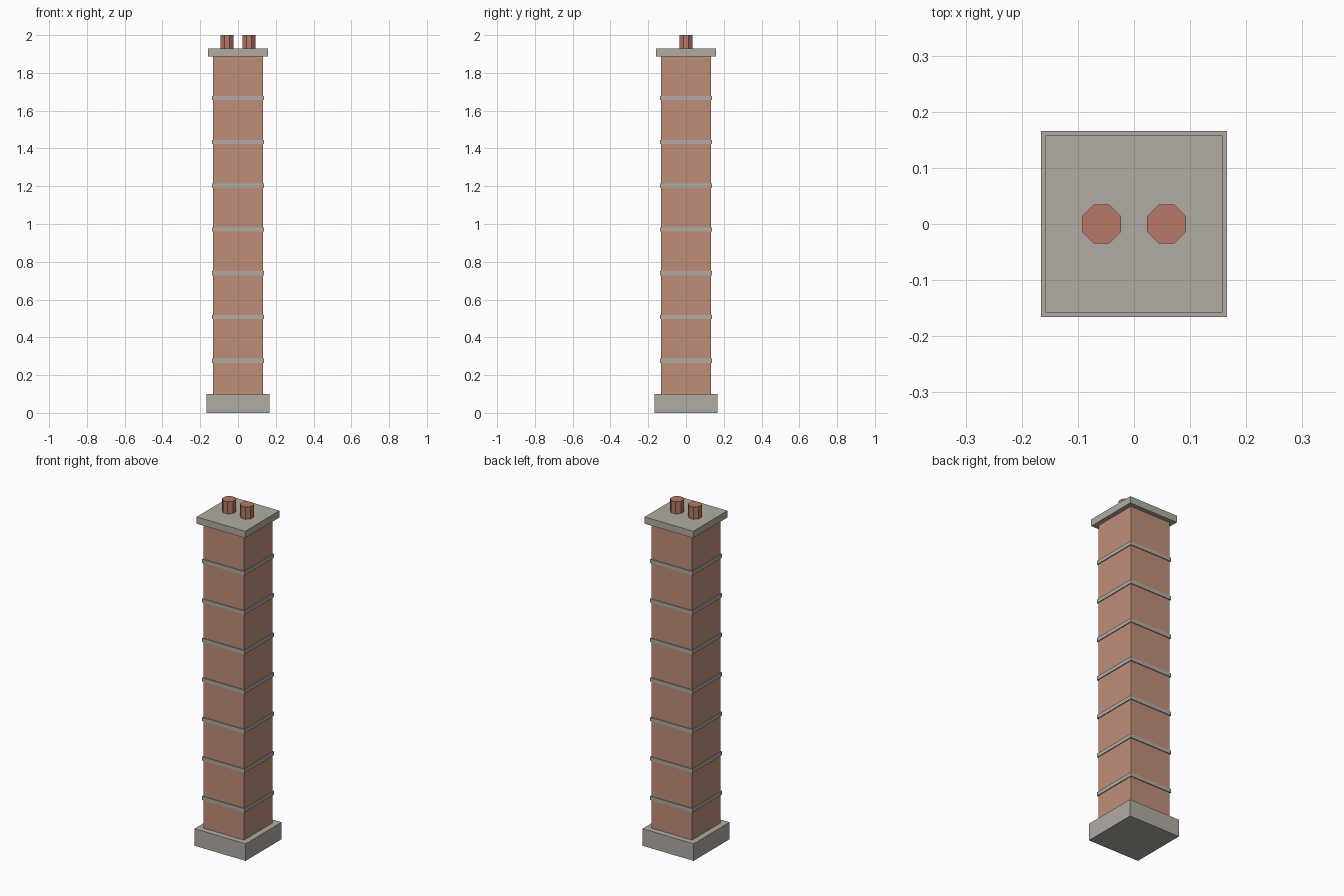
import bpy
import math

if "Cube" in bpy.data.objects:
    bpy.data.objects.remove(bpy.data.objects["Cube"])


def material(name, color):
    m = bpy.data.materials.new(name)
    m.diffuse_color = (*color, 1)
    m.use_nodes = True
    m.node_tree.nodes["Principled BSDF"].inputs["Base Color"].default_value = m.diffuse_color
    return m


brick = material("brick", (0.52, 0.27, 0.19))
stone = material("stone", (0.44, 0.41, 0.37))
clay = material("clay", (0.48, 0.19, 0.14))


def prism(name, sides, half, z0, z1, mat, x=0.0):
    """Upright prism with flats facing the axes; half = centre-to-flat distance."""
    bpy.ops.mesh.primitive_cylinder_add(
        vertices=sides, radius=half / math.cos(math.pi / sides),
        depth=z1 - z0, location=(x, 0, (z0 + z1) / 2),
        rotation=(0, 0, math.pi / sides))
    ob = bpy.context.object
    ob.name = name
    bpy.ops.object.transform_apply(location=False, rotation=True, scale=True)
    ob.data.materials.append(mat)
    return ob


# Plinth, brick shaft and cap slab
prism("base", 4, 0.166, 0.0, 0.10, stone)
prism("shaft", 4, 0.132, 0.10, 1.888, brick)
prism("cap", 4, 0.158, 1.888, 1.928, stone)

# Evenly spaced mortar bands
for i in range(7):
    z = 0.276 + 0.2317 * i
    prism(f"band_{i + 1}", 4, 0.137, z - 0.011, z + 0.011, stone)

# Pair of octagonal chimney pots
for side, x in (("left", -0.058), ("right", 0.058)):
    prism(f"{side}_pot", 8, 0.0345, 1.928, 2.0, clay, x)
